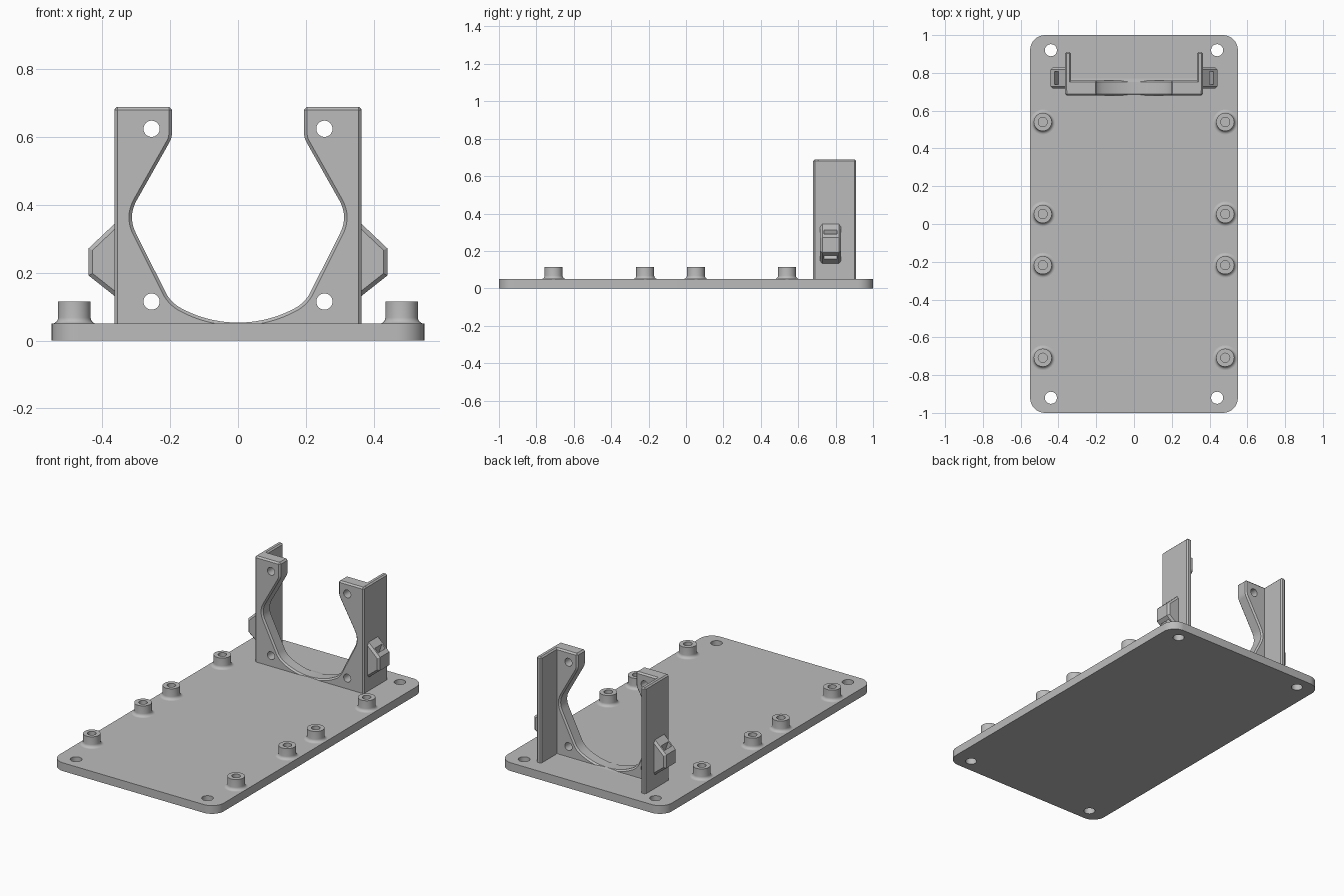
import bpy, bmesh, math
from mathutils import Vector

cube = bpy.data.objects.get("Cube")
if cube:
    bpy.data.objects.remove(cube)

grey = bpy.data.materials.new("plain grey")
grey.use_nodes = True
GREY = (0.5, 0.5, 0.5, 1)
grey.diffuse_color = GREY
grey.node_tree.nodes["Principled BSDF"].inputs["Base Color"].default_value = GREY

# Ways to lay a 2D outline (u, v) swept along w
AXES = {"x": lambda u, v, w: (w, u, v),
        "y": lambda u, v, w: (u, w, v),
        "z": lambda u, v, w: (u, v, w)}


def finish(name, bm):
    bmesh.ops.recalc_face_normals(bm, faces=bm.faces)
    mesh = bpy.data.meshes.new(name)
    bm.to_mesh(mesh)
    bm.free()
    mesh.materials.append(grey)
    ob = bpy.data.objects.new(name, mesh)
    bpy.context.collection.objects.link(ob)
    return ob


def prism(name, outlines, axis, lo, hi):
    """Extrude one or more closed outlines along an axis."""
    bm = bmesh.new()
    for pts in outlines:
        ends = [[bm.verts.new(AXES[axis](p[0], p[1], w)) for p in pts] for w in (lo, hi)]
        bm.faces.new(ends[0])
        bm.faces.new(ends[1])
        for i in range(len(pts)):
            j = (i + 1) % len(pts)
            bm.faces.new((ends[0][i], ends[0][j], ends[1][j], ends[1][i]))
    return finish(name, bm)


def circle(u, v, r, n=32):
    return [(u + r * math.cos(math.tau * i / n), v + r * math.sin(math.tau * i / n))
            for i in range(n)]


def rounded(prev, corner, nxt, d, steps=8):
    """Replace a corner by a smooth bend starting d away from it."""
    p = Vector(corner)
    a = p + (Vector(prev) - p).normalized() * d
    b = p + (Vector(nxt) - p).normalized() * d
    return [tuple(a.lerp(p, t).lerp(p.lerp(b, t), t)) for t in (i / steps for i in range(steps + 1))]


def activate(ob):
    bpy.ops.object.select_all(action="DESELECT")
    ob.select_set(True)
    bpy.context.view_layer.objects.active = ob


def bevel(ob, width, angle):
    activate(ob)
    mod = ob.modifiers.new("edge", "BEVEL")
    mod.width, mod.segments = width, 1
    mod.limit_method, mod.angle_limit = "ANGLE", math.radians(angle)
    mod.use_clamp_overlap = False
    bpy.ops.object.modifier_apply(modifier=mod.name)


def cut(ob, cutter):
    activate(ob)
    mod = ob.modifiers.new("cut", "BOOLEAN")
    mod.operation, mod.solver, mod.object = "DIFFERENCE", "EXACT", cutter
    bpy.ops.object.modifier_apply(modifier=mod.name)
    bpy.data.objects.remove(cutter)


def smooth(ob):
    activate(ob)
    bpy.ops.object.shade_smooth_by_angle(angle=math.radians(30))


# Base plate with rounded corners and four screw holes
W, L, R = 0.55, 1.0, 0.08
outline = []
for sx, sy, start in ((1, 1, 0), (-1, 1, 90), (-1, -1, 180), (1, -1, 270)):
    for i in range(11):
        a = math.radians(start + 9 * i)
        outline.append((sx * (W - R) + R * math.cos(a), sy * (L - R) + R * math.sin(a)))
plate = prism("base_plate", [outline], "z", 0, 0.05)
cut(plate, prism("cutter", [circle(x, y, 0.032) for x in (-0.44, 0.44) for y in (-0.92, 0.92)],
                 "z", -0.1, 0.2))
smooth(plate)

# Standoffs: turned profile with blind hole and flared foot
foot = [(0.048 + 0.018 * (1 - math.sin(a)), 0.05 + 0.018 * (1 - math.cos(a)))
        for a in (math.radians(15 * i) for i in range(7))]
profile = [(0, 0.055), (0.024, 0.055), (0.024, 0.115), (0.048, 0.115)] + foot[::-1]
for sx, side in ((1, "left"), (-1, "right")):
    for k, y in enumerate((-0.708, -0.218, 0.053, 0.54)):
        bm = bmesh.new()
        vs = [bm.verts.new((r, 0, z)) for r, z in profile]
        es = [bm.edges.new(e) for e in zip(vs, vs[1:])]
        bmesh.ops.spin(bm, geom=vs + es, cent=(0, 0, 0), axis=(0, 0, 1),
                       angle=math.tau, steps=32)
        bmesh.ops.remove_doubles(bm, verts=bm.verts, dist=0.0001)
        post = finish(f"standoff_{side}_{k + 1}", bm)
        post.location = (sx * 0.483, y, 0)
        smooth(post)

# Bracket front web: half outline of the opening, then mirrored
lug, notch, waist, low = (0.195, 0.69), (0.195, 0.598), (0.326, 0.366), (0.2, 0.115)
RAD, CZ = 0.353, 0.406
arc = [(RAD * math.sin(a), CZ - RAD * math.cos(a)) for a in (0.05 * i for i in range(11))]
half = [lug] + rounded(lug, notch, waist, 0.015) + rounded(notch, waist, low, 0.055)
half += rounded(waist, low, arc[-1], 0.03) + arc[::-1]
left = [(0.365, 0.02), (0.365, 0.69)] + half
web = prism("bracket_web", [left + [(-x, z) for x, z in left[-2::-1]]], "y", 0.68, 0.76)
bevel(web, 0.009, 40)
cut(web, prism("cutter", [circle(x, z, 0.024) for x in (-0.255, 0.255) for z in (0.115, 0.625)],
               "y", 0.6, 0.85))
smooth(web)

# Small ramp where the web meets the plate at the back
prism("web_foot", [[(0.75, 0.053), (0.75, 0.04), (0.77, 0.04), (0.77, 0.05)]], "x", -0.34, 0.34)

for sx, side in ((1, "left"), (-1, "right")):
    # Side wall of the bracket
    rect = [(sx * x, z) for x, z in ((0.333, 0.03), (0.365, 0.03), (0.365, 0.69), (0.333, 0.69))]
    wall = prism(f"side_wall_{side}", [rect], "y", 0.70, 0.91)
    bevel(wall, 0.008, 40)

    # Cable tie loop with a bent slot running through it
    body = [(0.345, 0.344), (0.365, 0.344), (0.441, 0.272), (0.441, 0.192),
            (0.365, 0.132), (0.345, 0.132)]
    loop = prism(f"tie_loop_{side}", [[(sx * x, z) for x, z in body]], "y", 0.717, 0.829)
    bevel(loop, 0.012, 60)
    slot = [(0.412, 0.35), (0.440, 0.33), (0.395, 0.235), (0.440, 0.13),
            (0.412, 0.11), (0.372, 0.235)]
    cut(loop, prism("cutter", [[(sx * x, z) for x, z in slot]], "y", 0.739, 0.807))
